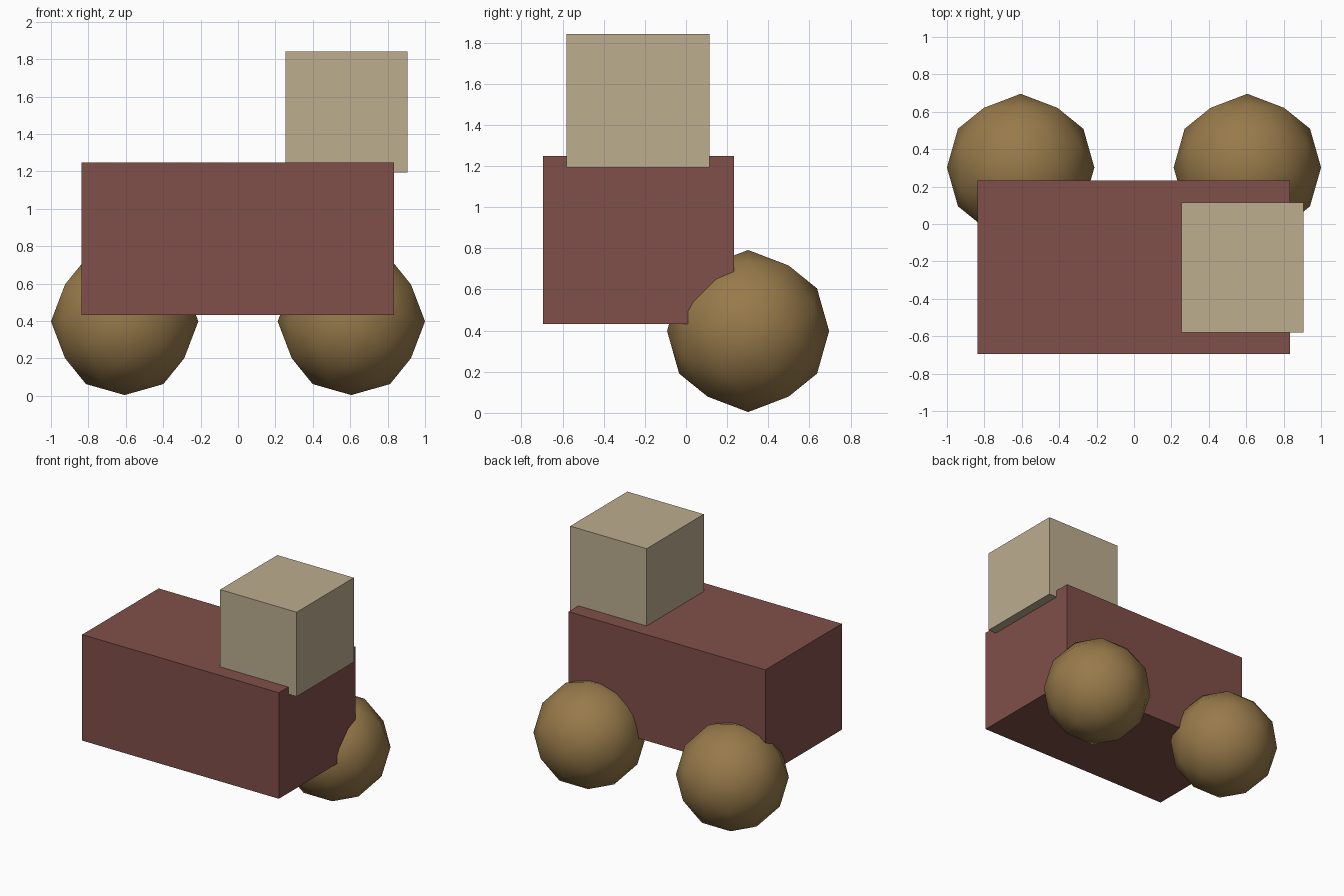
import bpy, bmesh
from math import sqrt

if "Cube" in bpy.data.objects:
    bpy.data.objects.remove(bpy.data.objects["Cube"])


def material(name, rgb):
    m = bpy.data.materials.new(name)
    m.diffuse_color = (*rgb, 1)
    m.use_nodes = True
    m.node_tree.nodes["Principled BSDF"].inputs["Base Color"].default_value = m.diffuse_color
    return m


def finish(bm, name, mat):
    me = bpy.data.meshes.new(name)
    bm.to_mesh(me)
    bm.free()
    me.materials.append(mat)
    ob = bpy.data.objects.new(name, me)
    bpy.context.collection.objects.link(ob)
    return ob


def box(name, lo, hi, mat):
    bm = bmesh.new()
    bmesh.ops.create_cube(bm, size=1)
    for v in bm.verts:
        v.co = [(a + b) / 2 + c * (b - a) for a, b, c in zip(lo, hi, v.co)]
    return finish(bm, name, mat)


def ball(name, centre, radius, mat):
    # icosahedron with its two-fold axes on x, y, z, subdivided once
    bm = bmesh.new()
    phi = (1 + sqrt(5)) / 2
    for s in (-1, 1):
        for t in (-phi, phi):
            for co in ((t, s, 0), (0, t, s), (s, 0, t)):
                bm.verts.new(co)
    bmesh.ops.convex_hull(bm, input=bm.verts[:])
    bmesh.ops.subdivide_edges(bm, edges=bm.edges[:], cuts=1, use_grid_fill=True)
    for v in bm.verts:
        v.co = v.co.normalized() * radius
    bmesh.ops.recalc_face_normals(bm, faces=bm.faces[:])
    for f in bm.faces:
        f.smooth = True
    ob = finish(bm, name, mat)
    ob.location = centre
    return ob


red = material("dull_red", (0.216, 0.078, 0.067))
tan = material("tan", (0.503, 0.418, 0.275))
brown = material("brown", (0.314, 0.195, 0.069))

# main block and the smaller block sunk into its top
box("body", (-0.838, -0.696, 0.433), (0.835, 0.233, 1.248), red)
box("cab", (0.255, -0.58, 1.193), (0.905, 0.114, 1.842), tan)

# two ball wheels along the back
for side, x in (("left", -0.606), ("right", 0.606)):
    ball("wheel_" + side, (x, 0.302, 0.398), 0.394, brown)
